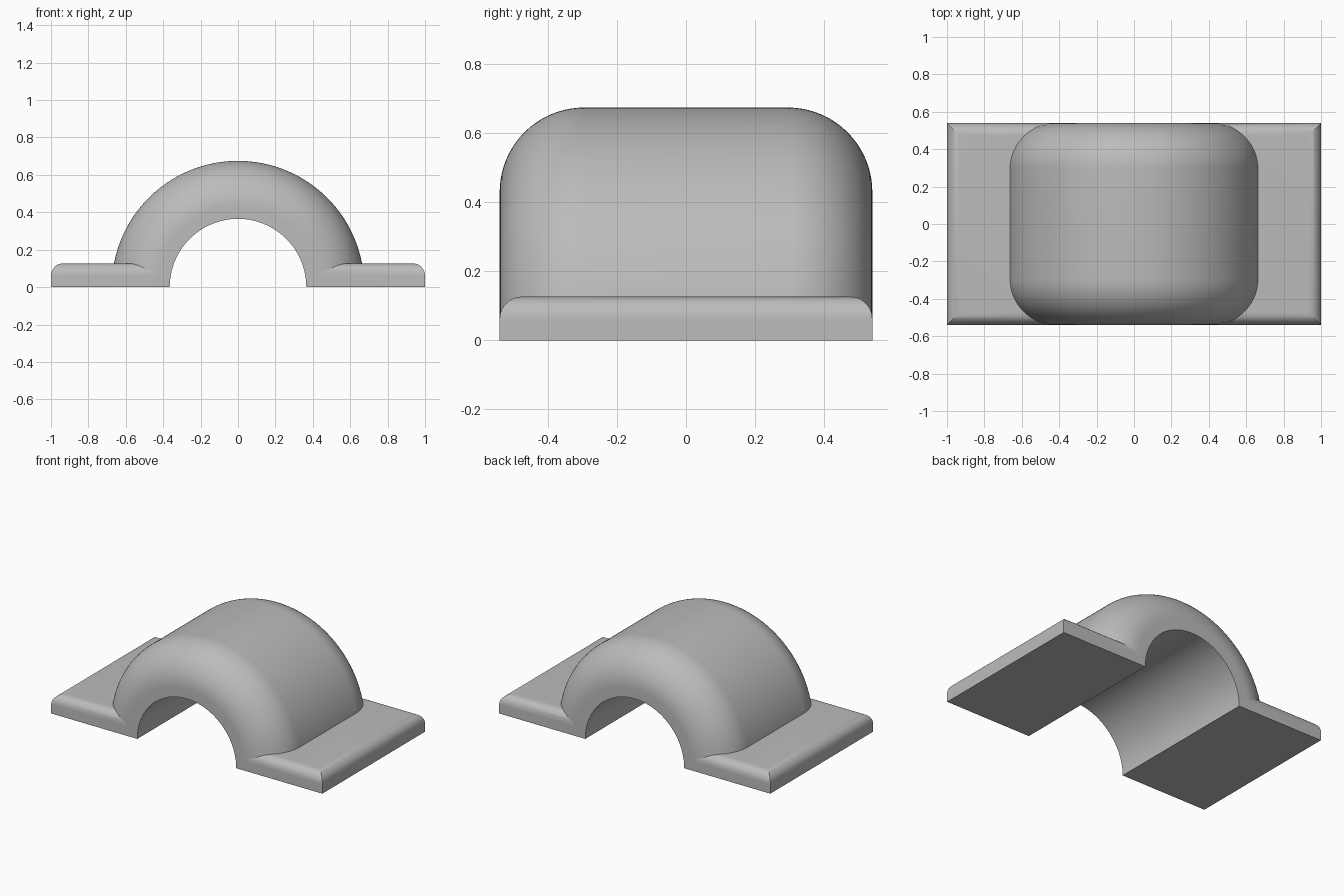
import bpy, bmesh, math
from mathutils import Vector

cube = bpy.data.objects.get("Cube")
if cube:
    bpy.data.objects.remove(cube, do_unlink=True)

INNER, OUTER, HALF_WIDTH = 0.365, 0.675, 0.54
ARCH_FILLET = 0.245
FLANGE_TOP, FLANGE_FILLET, FLANGE_START = 0.127, 0.065, 0.4
ARC_STEPS, FILLET_STEPS = 96, 20

grey = bpy.data.materials.new("plain grey")
grey.use_nodes = True
colour = (0.5, 0.5, 0.5, 1)
grey.diffuse_color = colour
grey.node_tree.nodes["Principled BSDF"].inputs["Base Color"].default_value = colour


def make_object(name, bm):
    bmesh.ops.recalc_face_normals(bm, faces=bm.faces)
    mesh = bpy.data.meshes.new(name)
    bm.to_mesh(mesh)
    bm.free()
    mesh.materials.append(grey)
    obj = bpy.data.objects.new(name, mesh)
    bpy.context.collection.objects.link(obj)
    return obj


def make_arch():
    # Cross-section (radius, y) with rounded outer corners
    half = [(INNER, HALF_WIDTH)]
    for i in range(FILLET_STEPS + 1):
        a = math.pi / 2 * i / FILLET_STEPS
        half.append((OUTER - ARCH_FILLET + ARCH_FILLET * math.sin(a),
                     HALF_WIDTH - ARCH_FILLET + ARCH_FILLET * math.cos(a)))
    section = half + [(r, -y) for r, y in reversed(half)]

    # Sweep the section through a half turn and close both feet
    bm = bmesh.new()
    rings = []
    for i in range(ARC_STEPS + 1):
        a = math.pi * i / ARC_STEPS
        rings.append([bm.verts.new((r * math.cos(a), y, r * math.sin(a)))
                      for r, y in section])
    n = len(section)
    for a, b in zip(rings, rings[1:]):
        for j in range(n):
            k = (j + 1) % n
            bm.faces.new((a[j], a[k], b[k], b[j]))
    bm.faces.new(rings[0])
    bm.faces.new(rings[-1])
    return make_object("clamp_body", bm)


def make_flange(name, side):
    # Flat plate with its three exposed top edges rounded
    bm = bmesh.new()
    bmesh.ops.create_cube(bm, size=1)
    length = 1 - FLANGE_START
    bmesh.ops.scale(bm, verts=bm.verts, vec=(length, 2 * HALF_WIDTH, FLANGE_TOP))
    bmesh.ops.translate(bm, verts=bm.verts,
                        vec=(side * (FLANGE_START + length / 2), 0, FLANGE_TOP / 2))
    edges = []
    for e in bm.edges:
        mid = (e.verts[0].co + e.verts[1].co) / 2
        if mid.z > FLANGE_TOP * 0.9 and abs(mid.x) > FLANGE_START + 0.01:
            edges.append(e)
    bmesh.ops.bevel(bm, geom=edges, offset=FLANGE_FILLET, segments=10,
                    profile=0.5, affect='EDGES')
    return make_object(name, bm)


# Join the arch and both flanges into one solid
body = make_arch()
for name, side in (("left_flange", 1), ("right_flange", -1)):
    flange = make_flange(name, side)
    flange.hide_render = True
    union = body.modifiers.new("join " + name, 'BOOLEAN')
    union.operation = 'UNION'
    union.solver = 'EXACT'
    union.object = flange
    bpy.context.view_layer.objects.active = body
    bpy.ops.object.modifier_apply(modifier=union.name)
    bpy.data.objects.remove(flange, do_unlink=True)

# Smooth curves, sharp rims
bpy.ops.object.select_all(action='DESELECT')
body.select_set(True)
bpy.context.view_layer.objects.active = body
bpy.ops.object.shade_smooth_by_angle(angle=math.radians(25))
